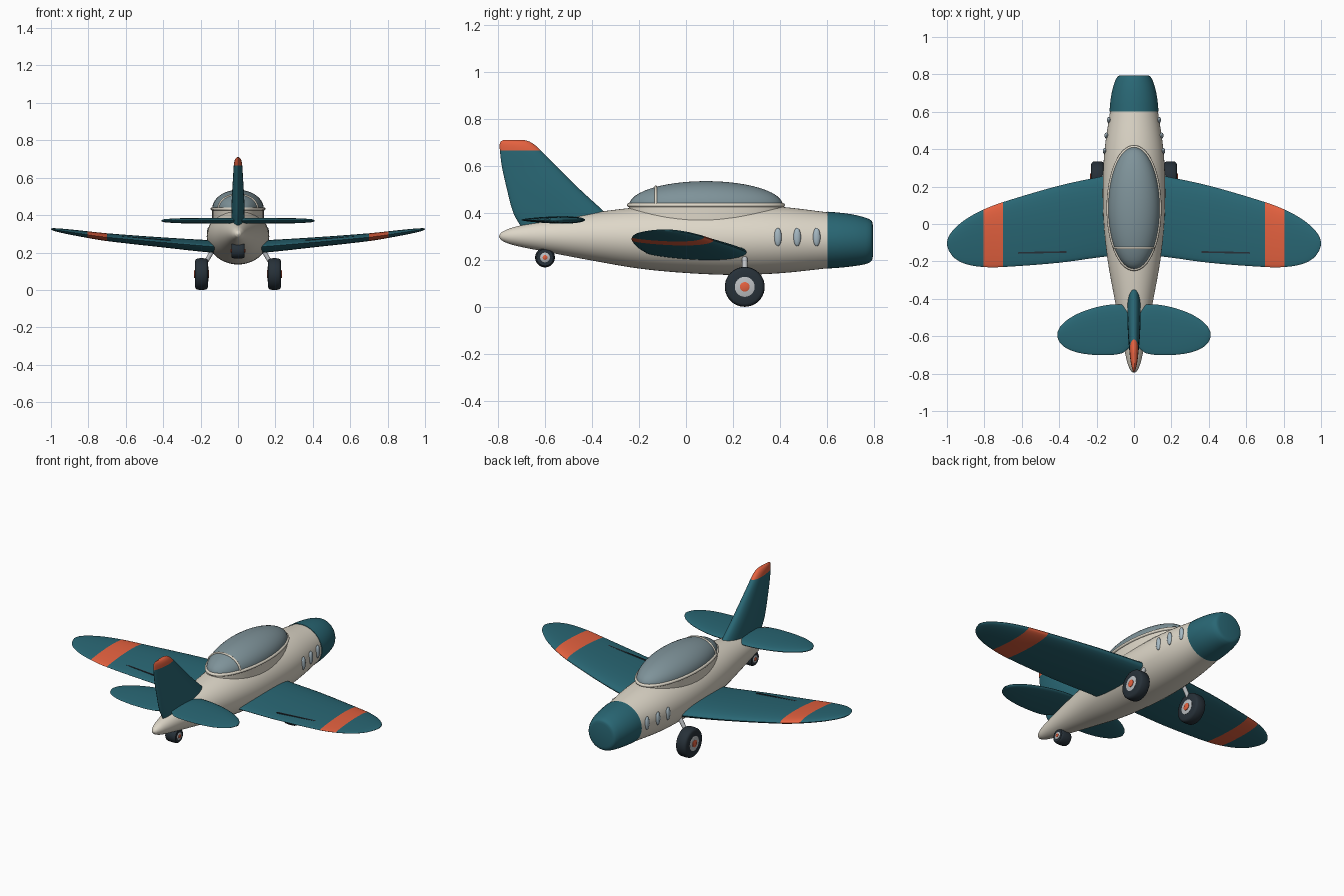
import bpy, bmesh
from math import sin, cos, pi, sqrt, radians
from mathutils import Vector

if "Cube" in bpy.data.objects:
    bpy.data.objects.remove(bpy.data.objects["Cube"])


def material(name, rgb):
    m = bpy.data.materials.new(name)
    m.diffuse_color = (*rgb, 1)
    m.use_nodes = True
    m.node_tree.nodes["Principled BSDF"].inputs["Base Color"].default_value = m.diffuse_color
    return m


CREAM = material("cream", (0.73, 0.68, 0.58))
TEAL = material("teal", (0.022, 0.135, 0.175))
ORANGE = material("orange", (0.78, 0.12, 0.05))
GLASS = material("glass", (0.21, 0.29, 0.32))
PANE = material("pane", (0.38, 0.48, 0.54))
RUBBER = material("rubber", (0.02, 0.03, 0.04))
METAL = material("metal", (0.5, 0.52, 0.54))


def finish(bm, name, mats, mirror=False, angle=40):
    bmesh.ops.recalc_face_normals(bm, faces=bm.faces)
    me = bpy.data.meshes.new(name)
    bm.to_mesh(me)
    bm.free()
    ob = bpy.data.objects.new(name, me)
    bpy.context.collection.objects.link(ob)
    for m in mats:
        me.materials.append(m)
    bpy.ops.object.select_all(action='DESELECT')
    ob.select_set(True)
    bpy.context.view_layer.objects.active = ob
    bpy.ops.object.shade_smooth_by_angle(angle=radians(angle))
    if mirror:
        ob.modifiers.new("Mirror", 'MIRROR')
    return ob


def spline(st, sub):
    """Hermite interpolation of station tuples, parameterised by the first value."""
    n = len(st)
    P = [Vector(s) for s in st]
    T = []
    for i in range(n):
        a, b = max(i - 1, 0), min(i + 1, n - 1)
        T.append((P[b] - P[a]) / (P[b][0] - P[a][0]))
    out = []
    for i in range(n - 1):
        h = P[i + 1][0] - P[i][0]
        for k in range(sub):
            t = k / sub
            out.append(P[i] * (2*t**3 - 3*t*t + 1) + T[i] * h * (t**3 - 2*t*t + t)
                       + P[i + 1] * (3*t*t - 2*t**3) + T[i + 1] * h * (t**3 - t*t))
    return out + [P[-1]]


def loft(name, stations, ring, mats, sub=5, accent=(), n=32, mirror=False, angle=40):
    """Skin rings along the stations; accent lists the segments in the second material."""
    bm = bmesh.new()
    rows = [[bm.verts.new(ring(s, 2 * pi * k / n)) for k in range(n)]
            for s in spline(stations, sub)]
    for r in range(len(rows) - 1):
        for k in range(n):
            f = bm.faces.new((rows[r][k], rows[r][(k + 1) % n],
                              rows[r + 1][(k + 1) % n], rows[r + 1][k]))
            f.material_index = int(r // sub in accent)
    bm.faces.new(rows[0])
    bm.faces.new(rows[-1]).material_index = int(len(stations) - 2 in accent)
    return finish(bm, name, mats, mirror, angle)


def body_ring(s, a):      # station: y, half width, top z, bottom z
    return (s[1] * cos(a), s[0], (s[2] + s[3]) / 2 + (s[2] - s[3]) / 2 * sin(a))


def foil(s, a):           # station: span, leading y, trailing y, centre, half thickness
    u = (1 - cos(a)) / 2
    return s[1] + (s[2] - s[1]) * u, s[4] * sin(a) * (1 - 0.5 * u) / 0.79


def wing_ring(s, a):
    y, t = foil(s, a)
    return (s[0], y, s[3] + t)


def fin_ring(s, a):
    y, t = foil(s, a)
    return (s[3] + t, y, s[0])


def tube(name, pts, r, mat, cyclic=False):
    cu = bpy.data.curves.new(name, 'CURVE')
    cu.dimensions = '3D'
    cu.bevel_depth, cu.bevel_resolution, cu.use_fill_caps = r, 3, True
    sp = cu.splines.new('POLY')
    sp.points.add(len(pts) - 1)
    for p, c in zip(sp.points, pts):
        p.co = (*c, 1)
    sp.use_cyclic_u = cyclic
    cu.materials.append(mat)
    ob = bpy.data.objects.new(name, cu)
    bpy.context.collection.objects.link(ob)
    bpy.ops.object.select_all(action='DESELECT')
    ob.select_set(True)
    bpy.context.view_layer.objects.active = ob
    bpy.ops.object.convert(target='MESH')
    bpy.ops.object.shade_smooth_by_angle(angle=radians(50))
    return bpy.context.object


# fuselage and engine cowling
loft("fuselage", [(-.795, .004, .304, .296), (-.785, .017, .317, .283), (-.74, .036, .337, .264),
                  (-.6, .066, .367, .235), (-.4, .104, .4, .197), (-.2, .14, .424, .163),
                  (0, .162, .434, .144), (.2, .167, .434, .136), (.4, .157, .426, .143),
                  (.62, .125, .4, .166)], body_ring, [CREAM], n=48)
loft("cowling", [(.602, .131, .405, .163), (.66, .126, .4, .167), (.72, .115, .391, .174),
                 (.765, .101, .379, .182), (.785, .09, .37, .191), (.792, .081, .362, .2),
                 (.795, .07, .35, .212)], body_ring, [TEAL], sub=3, n=48)

# main wings with orange bands
loft("wing", [(.05, .28, -.168, .229, .034), (.16, .257, -.175, .234, .033),
              (.4, .205, -.207, .254, .027), (.7, .117, -.23, .282, .021),
              (.805, .077, -.23, .296, .018), (.9, .025, -.214, .31, .014),
              (.96, -.025, -.182, .319, .01), (.99, -.065, -.142, .324, .006),
              (1, -.095, -.112, .326, .002)], wing_ring, [TEAL, ORANGE], accent=(3,), mirror=True)

# tailplane
loft("tailplane", [(.012, -.48, -.64, .37, .012), (.03, -.453, -.665, .37, .015),
                   (.07, -.43, -.693, .37, .016), (.18, -.44, -.701, .37, .015),
                   (.29, -.475, -.69, .37, .014), (.36, -.515, -.665, .37, .011),
                   (.395, -.55, -.636, .37, .008), (.41, -.58, -.605, .37, .003)],
     wing_ring, [TEAL], mirror=True)

# fin with orange tip
loft("fin", [(.345, -.29, -.705, 0, .036), (.4, -.343, -.735, 0, .036), (.5, -.452, -.762, 0, .033),
             (.6, -.553, -.784, 0, .027), (.665, -.617, -.792, 0, .023), (.69, -.645, -.793, 0, .019),
             (.704, -.668, -.788, 0, .012), (.71, -.69, -.776, 0, .004)],
     fin_ring, [TEAL, ORANGE], accent=(4, 5, 6))

# aileron gap on each wing
bm = bmesh.new()
bmesh.ops.create_cube(bm, size=1)
for v in bm.verts:
    x = .49 + v.co.x * .26
    v.co = (x, -.152 + v.co.y * .009 - (x - .49) * .02, .272 + (x - .49) * .075 + v.co.z * .012)
finish(bm, "aileron_gap", [RUBBER], True)

# canopy: glass dome, sill, rim and rear arch
CY, CZ, RX, RY, RZ = .085, .433, .138, .327, .102
bm = bmesh.new()
bmesh.ops.create_uvsphere(bm, u_segments=48, v_segments=24, radius=1)
bmesh.ops.delete(bm, geom=[v for v in bm.verts if v.co.z < -.01], context='VERTS')
for v in bm.verts:
    v.co = (v.co.x * RX, CY + v.co.y * RY, CZ + v.co.z * RZ)
finish(bm, "canopy_glass", [GLASS])
loft("canopy_sill", [(.36, 0), (.433, 0)],
     lambda s, a: (RX * cos(a), CY + RY * sin(a), s[0]), [CREAM], sub=1, n=48)
tube("canopy_rim", [(RX * cos(k * pi / 32), CY + RY * sin(k * pi / 32), CZ) for k in range(64)],
     .009, CREAM, True)
AY = -.128
k = sqrt(1 - ((AY - CY) / RY) ** 2)
tube("canopy_arch", [(RX * k * cos(i * pi / 24), AY, CZ + RZ * k * sin(i * pi / 24))
                     for i in range(25)], .006, CREAM)

# side windows
for i, (x, y) in enumerate([(.156, .391), (.147, .473), (.134, .556)]):
    bm = bmesh.new()
    bmesh.ops.create_uvsphere(bm, u_segments=20, v_segments=12, radius=1)
    for v in bm.verts:
        v.co = (x + v.co.x * .011, y + v.co.y * .016, .297 + v.co.z * .039)
    finish(bm, f"side_window_{i + 1}", [PANE], True)


# wheels: tyre, hub and cap turned about the x axis
def wheel(name, cx, cy, cz, r, w, mirror):
    def turned(part, profile, mat):
        loft(name + part, [(x * w, q * r) for x, q in profile],
             lambda s, a: (cx + s[0], cy + s[1] * cos(a), cz + s[1] * sin(a)),
             [mat], sub=1, n=40, mirror=mirror)
    turned("_tyre", [(-1, .5), (-.99, .84), (-.88, .93), (-.65, .985), (0, 1),
                     (.65, .985), (.88, .93), (.99, .84), (1, .5)], RUBBER)
    turned("_hub", [(-1.06, .46), (-1.02, .5), (1.02, .5), (1.06, .46)], METAL)
    turned("_cap", [(-1.2, .18), (-1.14, .24), (1.14, .24), (1.2, .18)], ORANGE)


wheel("main_wheel", .195, .25, .085, .085, .034, True)
wheel("tail_wheel", 0, -.6, .21, .042, .034, False)

# landing gear struts
strut = tube("main_strut", [(.115, .25, .245), (.195, .25, .11)], .012, METAL)
strut.modifiers.new("Mirror", 'MIRROR')
tube("tail_strut", [(0, -.6, .21), (0, -.59, .27)], .01, METAL)
